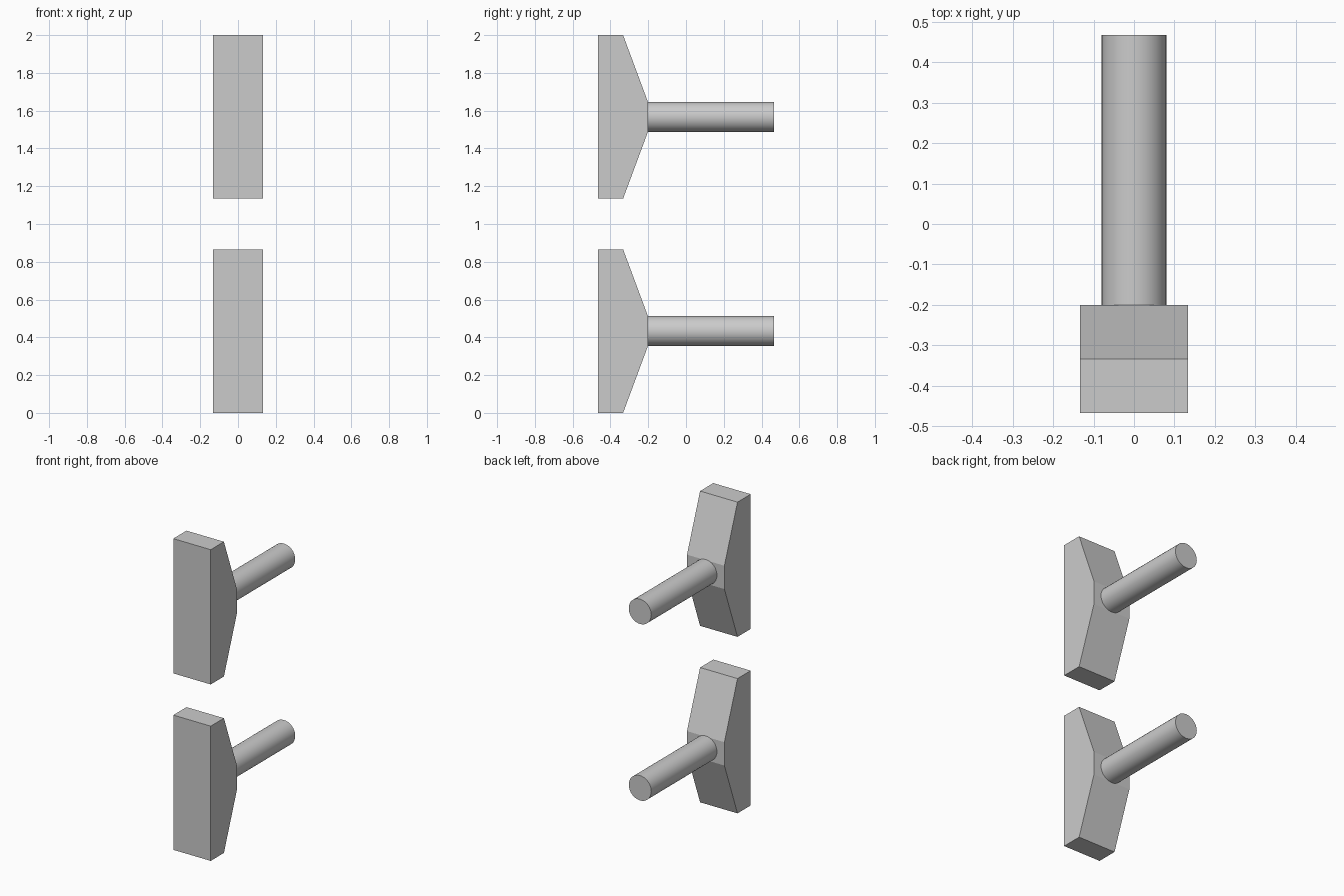
import bpy, bmesh, math

if "Cube" in bpy.data.objects:
    bpy.data.objects.remove(bpy.data.objects["Cube"])

HALF_W = 0.133      # half width of the head
HALF_H = 0.433      # half height of the head
FRONT, STEP, BACK, END = -0.467, -0.333, -0.2, 0.467
NECK = 0.075        # half height of the narrow rear face
ROD_R = 0.08


def add_head(name, z):
    # Tapered side profile extruded across x
    profile = [(FRONT, -HALF_H), (STEP, -HALF_H), (BACK, -NECK),
               (BACK, NECK), (STEP, HALF_H), (FRONT, HALF_H)]
    bm = bmesh.new()
    face = bm.faces.new([bm.verts.new((-HALF_W, y, h)) for y, h in profile])
    ext = bmesh.ops.extrude_face_region(bm, geom=[face])
    verts = [g for g in ext["geom"] if isinstance(g, bmesh.types.BMVert)]
    bmesh.ops.translate(bm, verts=verts, vec=(2 * HALF_W, 0, 0))
    bmesh.ops.recalc_face_normals(bm, faces=bm.faces)
    mesh = bpy.data.meshes.new(name)
    bm.to_mesh(mesh)
    bm.free()
    obj = bpy.data.objects.new(name, mesh)
    obj.location.z = z
    bpy.context.collection.objects.link(obj)


def add_rod(name, z):
    # Round rod running back from the head
    bpy.ops.mesh.primitive_cylinder_add(
        vertices=32, radius=ROD_R, depth=END - BACK,
        location=(0, (END + BACK) / 2, z), rotation=(math.pi / 2, 0, 0))
    bpy.context.object.name = name
    bpy.ops.object.shade_smooth_by_angle(angle=math.radians(30))


# Two identical pegs, one above the other
for label, z in (("lower", HALF_H), ("upper", 2 - HALF_H)):
    add_head(label + "_head", z)
    add_rod(label + "_rod", z)
